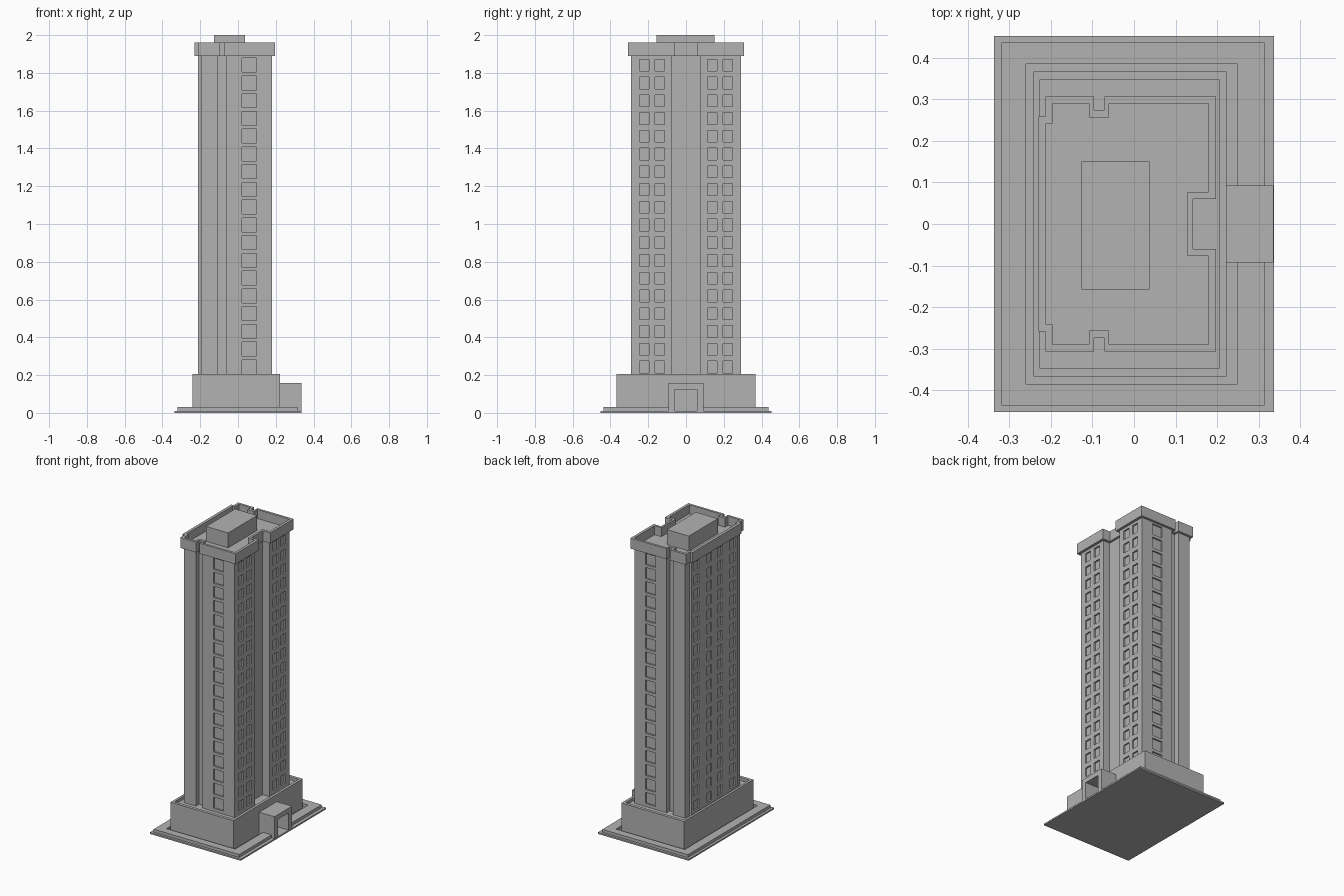
import bpy, bmesh
from mathutils import Matrix, Vector

cube = bpy.data.objects.get("Cube")
if cube:
    bpy.data.objects.remove(cube, do_unlink=True)

concrete = bpy.data.materials.new("concrete_grey")
concrete.use_nodes = True
grey = (0.45, 0.45, 0.45, 1)
concrete.diffuse_color = grey
concrete.node_tree.nodes["Principled BSDF"].inputs["Base Color"].default_value = grey


def finish(name, bm):
    bmesh.ops.recalc_face_normals(bm, faces=bm.faces)
    mesh = bpy.data.meshes.new(name)
    bm.to_mesh(mesh)
    bm.free()
    mesh.materials.append(concrete)
    obj = bpy.data.objects.new(name, mesh)
    bpy.context.collection.objects.link(obj)
    return obj


def add_box(bm, x, y, z):
    size = Vector((x[1] - x[0], y[1] - y[0], z[1] - z[0]))
    mid = Vector((sum(x), sum(y), sum(z))) / 2
    bmesh.ops.create_cube(bm, size=1, matrix=Matrix.Translation(mid) @ Matrix.Diagonal(size).to_4x4())


def box(name, x, y, z):
    bm = bmesh.new()
    add_box(bm, x, y, z)
    return finish(name, bm)


def extrude(name, points, offset):
    """Solid made by pushing a flat outline along an offset."""
    bm = bmesh.new()
    face = bm.faces.new([bm.verts.new(p) for p in points])
    grown = bmesh.ops.extrude_face_region(bm, geom=[face], use_keep_orig=True)["geom"]
    bmesh.ops.translate(bm, verts=[v for v in grown if isinstance(v, bmesh.types.BMVert)], vec=offset)
    return finish(name, bm)


def ring(name, outer, inner, z0, z1):
    """Wall between two outlines with matching corners."""
    bm = bmesh.new()
    loops = [[bm.verts.new((x, y, z)) for x, y in pts]
             for pts, z in ((outer, z0), (outer, z1), (inner, z1), (inner, z0))]
    n = len(outer)
    for k in range(4):
        a, b = loops[k], loops[(k + 1) % 4]
        for i in range(n):
            j = (i + 1) % n
            bm.faces.new((a[i], a[j], b[j], b[i]))
    return finish(name, bm)


def mirrored(half):
    return half + [(x, -y) for x, y in reversed(half)]


def rect(x0, x1, y):
    return mirrored([(x1, y), (x0, y)])


# Ground plate and raised kerb, open at the entrance
box("ground_plate", (-0.336, 0.336), (-0.452, 0.452), (0, 0.01))
kerb = mirrored([(0.314, 0.093), (0.314, 0.436), (-0.319, 0.436)])
kerb_inner = mirrored([(0.249, 0.093), (0.249, 0.385), (-0.26, 0.385)])
kerb = kerb[::-1] + kerb_inner
extrude("kerb", [(x, y, 0.01) for x, y in kerb], (0, 0, 0.02))

# Podium with parapet
box("podium", (-0.242, 0.222), (-0.367, 0.367), (0.005, 0.185))
ring("podium_parapet", rect(-0.242, 0.222, 0.367), rect(-0.226, 0.204, 0.347), 0.185, 0.205)

# Entrance portal
portal = [(0.093, 0.005), (0.093, 0.157), (-0.093, 0.157), (-0.093, 0.005),
          (-0.057, 0.005), (-0.057, 0.125), (0.057, 0.125), (0.057, 0.005)]
extrude("entrance_portal", [(0.215, y, z) for y, z in portal], (0.12, 0, 0))

# Tower body
wall = mirrored([(0.128, 0.077), (0.179, 0.077), (0.179, 0.29), (-0.06, 0.29), (-0.06, 0.256),
                 (-0.108, 0.256), (-0.108, 0.29), (-0.196, 0.29), (-0.196, 0.242), (-0.211, 0.242)])
tower = extrude("tower", [(x, y, 0.18) for x, y in wall], (0, 0, 1.72))

# Window recesses, eighteen floors
DEPTH = 0.01
bm = bmesh.new()
for floor in range(18):
    z = 0.243 + 0.094 * floor
    tall, low = (z - 0.037, z + 0.037), (z - 0.031, z + 0.031)
    for s in (-1, 1):
        end = sorted((s * (0.29 - DEPTH), s * 0.32))
        add_box(bm, (0.021, 0.097), end, tall)
        for c in (0.14, 0.222):
            add_box(bm, (0.179 - DEPTH, 0.21), (s * c - 0.025, s * c + 0.025), low)
        for c in (0.055, 0.19):
            add_box(bm, (-0.24, -0.211 + DEPTH), (s * c - 0.025, s * c + 0.025), low)
cutter = finish("window_cutter", bm)
cutter.hide_render = True
cut = tower.modifiers.new("windows", "BOOLEAN")
cut.operation = "DIFFERENCE"
cut.solver = "EXACT"
cut.object = cutter
bpy.context.view_layer.objects.active = tower
bpy.ops.object.modifier_apply(modifier=cut.name)
bpy.data.objects.remove(cutter, do_unlink=True)

# Overhanging crown parapet and rooftop plant room
crown = mirrored([(0.142, 0.06), (0.197, 0.06), (0.197, 0.306), (-0.071, 0.306), (-0.071, 0.274),
                  (-0.096, 0.274), (-0.096, 0.306), (-0.213, 0.306), (-0.213, 0.258), (-0.23, 0.258)])
ring("crown_parapet", crown, wall, 1.89, 1.96)
box("plant_room", (-0.126, 0.037), (-0.157, 0.15), (1.895, 2.0))
